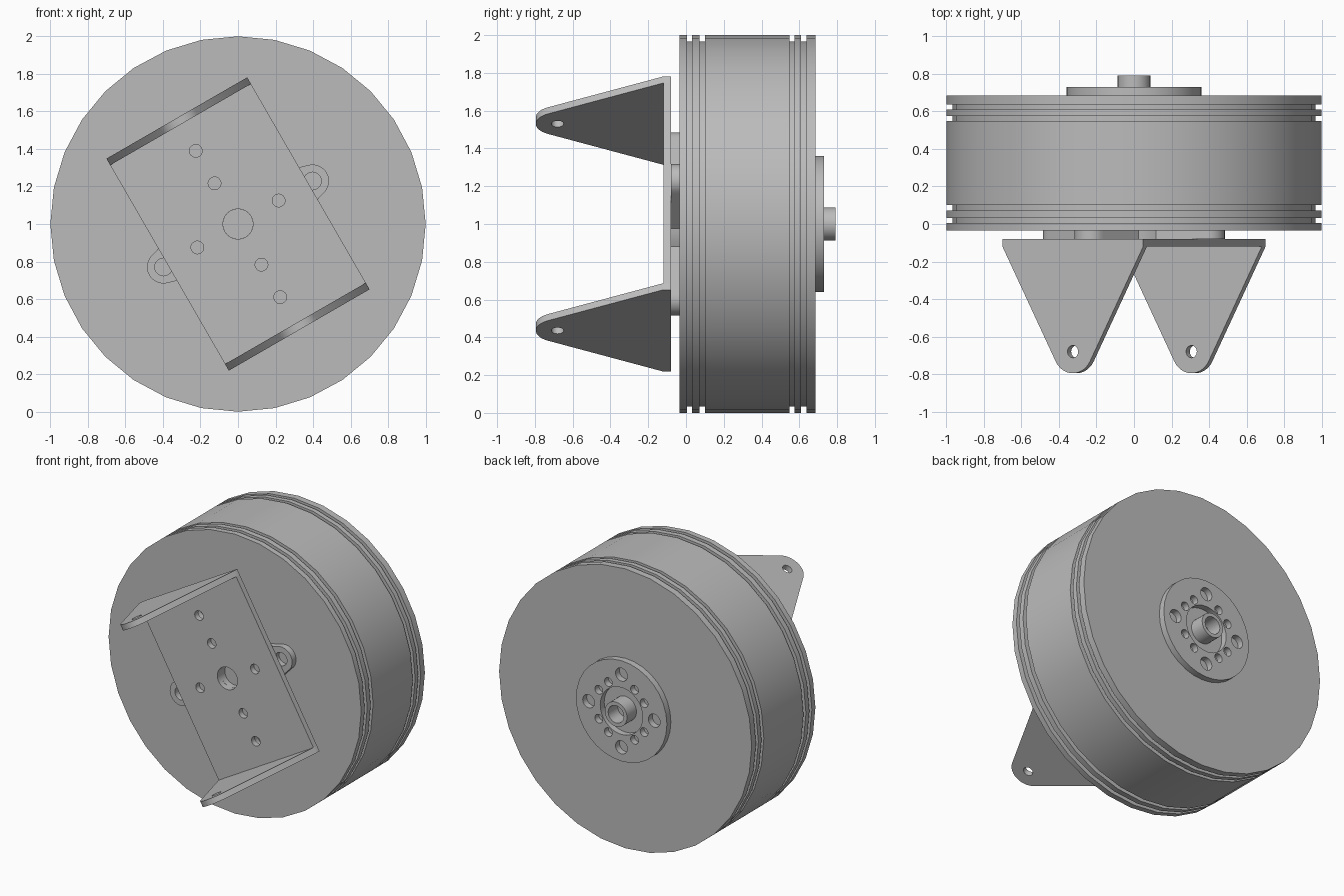
import bpy, bmesh
from math import sin, cos, radians, pi
from mathutils import Matrix

cube = bpy.data.objects.get("Cube")
if cube:
    bpy.data.objects.remove(cube, do_unlink=True)

grey = bpy.data.materials.new("plain grey")
grey.use_nodes = True
grey.diffuse_color = (0.5, 0.5, 0.5, 1)
grey.node_tree.nodes["Principled BSDF"].inputs["Base Color"].default_value = (0.5, 0.5, 0.5, 1)

# Motor frame: local x/y lie in the wheel face, local z points to the front
FACE = Matrix.Translation((0, 0, 1)) @ Matrix.Rotation(pi / 2, 4, 'X')
TILTED = FACE @ Matrix.Rotation(radians(30), 4, 'Z')


def arc(cx, cy, r, start=0, end=360, n=24):
    """Points on an arc; a full circle leaves out its repeated end point."""
    count = n if end - start == 360 else n + 1
    angles = [radians(start + (end - start) * i / n) for i in range(count)]
    return [(cx + r * cos(a), cy + r * sin(a)) for a in angles]


def finish(name, bm, matrix):
    bmesh.ops.remove_doubles(bm, verts=bm.verts, dist=0.0002)
    bmesh.ops.recalc_face_normals(bm, faces=bm.faces)
    bm.transform(matrix)
    mesh = bpy.data.meshes.new(name)
    bm.to_mesh(mesh)
    bm.free()
    mesh.materials.append(grey)
    obj = bpy.data.objects.new(name, mesh)
    bpy.context.collection.objects.link(obj)
    bpy.ops.object.select_all(action='DESELECT')
    obj.select_set(True)
    bpy.context.view_layer.objects.active = obj
    bpy.ops.object.shade_smooth_by_angle(angle=radians(30))
    return obj


def slab(name, outline, holes, low, high, matrix):
    """Extrude an outline with holes from local height low to high."""
    curve = bpy.data.curves.new(name + "_profile", 'CURVE')
    curve.dimensions = '2D'
    curve.fill_mode = 'BOTH'
    curve.extrude = (high - low) / 2
    for loop in [outline] + holes:
        spline = curve.splines.new('POLY')
        spline.points.add(len(loop) - 1)
        for point, (x, y) in zip(spline.points, loop):
            point.co = (x, y, 0, 1)
        spline.use_cyclic_u = True
    helper = bpy.data.objects.new(name + "_profile", curve)
    mesh = helper.to_mesh()
    bm = bmesh.new()
    bm.from_mesh(mesh)
    helper.to_mesh_clear()
    bpy.data.objects.remove(helper)
    bpy.data.curves.remove(curve)
    return finish(name, bm, matrix @ Matrix.Translation((0, 0, (low + high) / 2)))


# Wheel drum: lathed profile with two pairs of square grooves
profile = [(0, -0.035), (1, -0.035)]
for a, b in [(0.005, 0.033), (0.072, 0.1), (0.548, 0.575), (0.61, 0.637)]:
    profile += [(1, a), (0.967, a), (0.967, b), (1, b)]
profile += [(1, 0.685), (0, 0.685)]
bm = bmesh.new()
verts = [bm.verts.new((r, 0, -y)) for r, y in profile]
edges = [bm.edges.new(pair) for pair in zip(verts, verts[1:])]
bmesh.ops.spin(bm, geom=verts + edges, cent=(0, 0, 0), axis=(0, 0, 1),
               angle=2 * pi, steps=32, use_merge=True)
finish("wheel_drum", bm, FACE)

# Cross-shaped motor mount with four drilled bosses
outline, bosses = [], []
for quarter in range(4):
    turn = 90 * quarter
    cx, cy = 0.458 * cos(radians(turn)), 0.458 * sin(radians(turn))
    outline += arc(cx, cy, 0.088, turn - 80, turn + 80, 12)
    outline += arc(0, 0, 0.28, turn + 35, turn + 55, 4)
    bosses.append(arc(cx, cy, 0.047))
slab("motor_mount", outline, bosses + [arc(0, 0, 0.08)], 0.034, 0.08, TILTED)

# Bracket plate with a shaft hole and six screw holes
W, H, T = 0.433, 0.652, 0.04
screws = [(0, 0.45), (0, 0.25), (0.25, 0)]
holes = [arc(s * x, s * y, 0.034) for x, y in screws for s in (-1, 1)]
slab("bracket_plate", [(-W, T - H), (W, T - H), (W, H - T), (-W, H - T)],
     holes + [arc(0, 0, 0.08, n=32)], 0.08, 0.12, TILTED)

# Tapered bracket ears with rounded, drilled tips
ear = [(-W, 0.08), (W, 0.08), (W, 0.12)] + arc(0, 0.675, 0.12, 28, 152, 14) + [(-W, 0.12)]
for side, name in ((1, "upper_ear"), (-1, "lower_ear")):
    place = TILTED @ Matrix.Translation((0, side * (H - T / 2), 0)) @ Matrix.Rotation(pi / 2, 4, 'X')
    slab(name, ear, [arc(0, 0.68, 0.033)], -T / 2, T / 2, place)

# Rear hub flange: ring of four large and eight small holes
holes = [arc(0, 0, 0.168, n=32)]
for i in range(12):
    r, size = (0.26, 0.047) if i % 3 == 0 else (0.207, 0.031)
    holes.append(arc(r * cos(pi * i / 6), r * sin(pi * i / 6), size, n=20))
slab("hub_flange", arc(0, 0, 0.36, n=32), holes, -0.73, -0.684, FACE)

# Hollow rear shaft
slab("rear_shaft", arc(0, 0, 0.088), [arc(0, 0, 0.062)], -0.792, -0.684, FACE)
